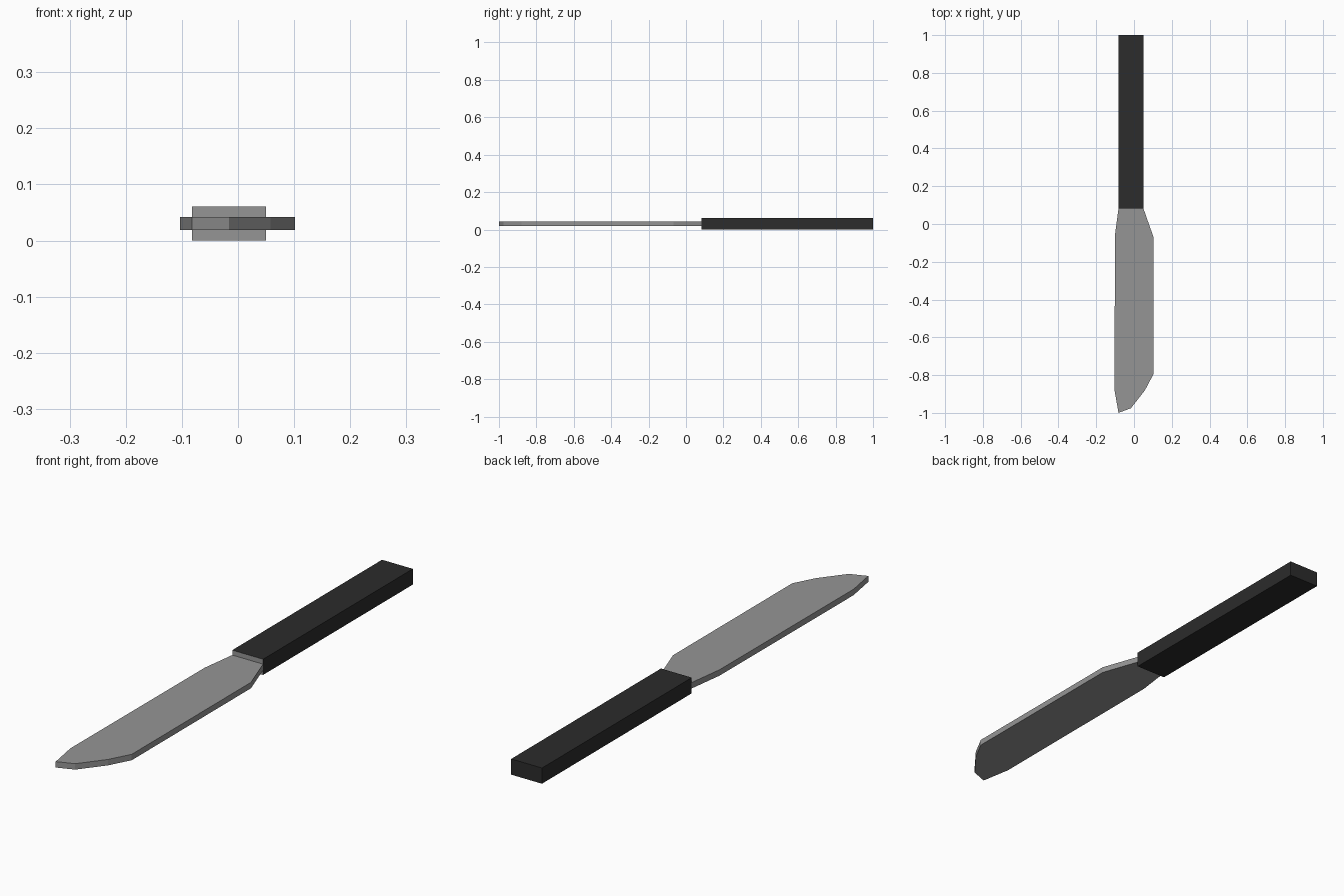
import bpy
import bmesh

cube = bpy.data.objects.get("Cube")
if cube:
    bpy.data.objects.remove(cube, do_unlink=True)


def material(name, value):
    mat = bpy.data.materials.new(name)
    mat.use_nodes = True
    color = (value, value, value, 1)
    mat.diffuse_color = color
    mat.node_tree.nodes["Principled BSDF"].inputs["Base Color"].default_value = color
    return mat


def extrude_outline(name, outline, bottom, top, materials):
    """Flat solid from a plan outline."""
    bm = bmesh.new()
    face = bm.faces.new([bm.verts.new((x, y, bottom)) for x, y in outline])
    result = bmesh.ops.extrude_face_region(bm, geom=[face])
    verts = [g for g in result["geom"] if isinstance(g, bmesh.types.BMVert)]
    bmesh.ops.translate(bm, verts=verts, vec=(0, 0, top - bottom))
    bmesh.ops.recalc_face_normals(bm, faces=bm.faces)
    mesh = bpy.data.meshes.new(name)
    bm.to_mesh(mesh)
    bm.free()
    for mat in materials:
        mesh.materials.append(mat)
    obj = bpy.data.objects.new(name, mesh)
    bpy.context.collection.objects.link(obj)
    return obj


steel = material("steel grey", 0.3)
black = material("handle black", 0.025)

# Handle: black bar whose end against the blade is steel
left, right, joint = -0.082, 0.05, 0.082
handle = extrude_outline(
    "handle", [(left, joint), (right, joint), (right, 1), (left, 1)],
    0, 0.061, [black, steel])
for poly in handle.data.polygons:
    poly.material_index = 1 if poly.normal.y < -0.9 else 0

# Blade: thin plate with a straight spine and a faceted curved tip
extrude_outline(
    "blade",
    [(left, joint), (-0.101, -0.06), (-0.103, -0.88), (left, -1),
     (-0.016, -0.975), (0.058, -0.88), (0.102, -0.797),
     (0.102, -0.066), (right, joint)],
    0.019, 0.042, [steel])
